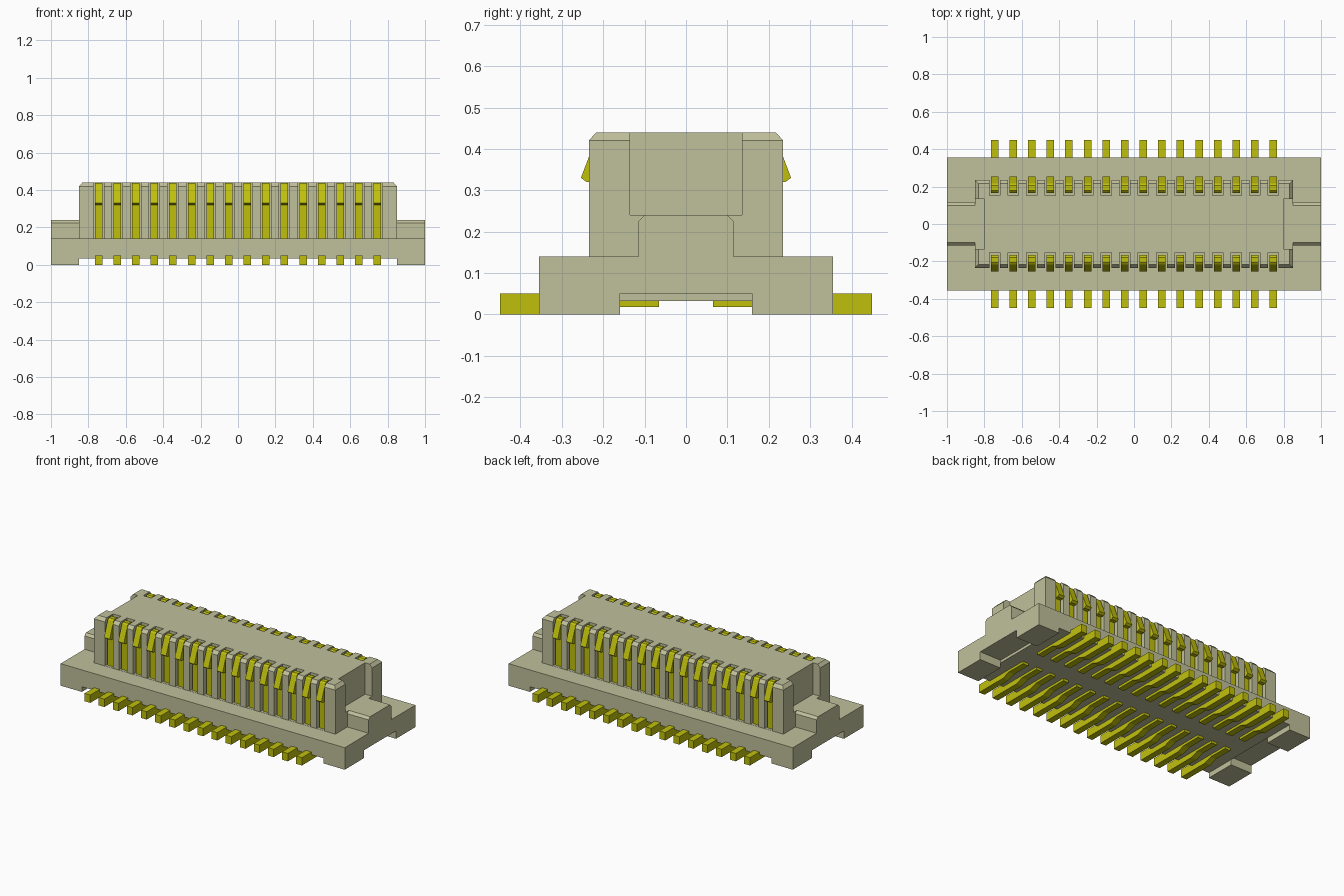
import bpy
import bmesh

cube = bpy.data.objects.get("Cube")
if cube:
    bpy.data.objects.remove(cube, do_unlink=True)


def material(name, rgb):
    m = bpy.data.materials.new(name)
    m.use_nodes = True
    m.diffuse_color = (*rgb, 1)
    m.node_tree.nodes["Principled BSDF"].inputs["Base Color"].default_value = (*rgb, 1)
    return m


HOUSING = material("beige plastic", (0.53, 0.53, 0.33))
METAL = material("yellow metal", (0.53, 0.53, 0.004))


def finish(name, bm, mat):
    bmesh.ops.recalc_face_normals(bm, faces=bm.faces)
    me = bpy.data.meshes.new(name)
    bm.to_mesh(me)
    bm.free()
    me.materials.append(mat)
    ob = bpy.data.objects.new(name, me)
    bpy.context.collection.objects.link(ob)
    return ob


def add_box(bm, x0, x1, y0, y1, z0, z1):
    vs = bmesh.ops.create_cube(bm, size=1)["verts"]
    for v in vs:
        v.co = (x1 if v.co.x > 0 else x0, y1 if v.co.y > 0 else y0, z1 if v.co.z > 0 else z0)


def add_prism(bm, profile, x0, x1, side=1):
    """Extrude a (y, z) profile along x."""
    a = [bm.verts.new((x0, side * y, z)) for y, z in profile]
    b = [bm.verts.new((x1, side * y, z)) for y, z in profile]
    bm.faces.new(a)
    bm.faces.new(b[::-1])
    n = len(profile)
    for i in range(n):
        j = (i + 1) % n
        bm.faces.new((a[i], b[i], b[j], a[j]))


def cut(ob, boxes):
    """Subtract a set of separate boxes from an object."""
    bm = bmesh.new()
    for b in boxes:
        add_box(bm, *b)
    cutter = finish("cutter", bm, HOUSING)
    cutter.hide_render = True
    mod = ob.modifiers.new("cut", 'BOOLEAN')
    mod.operation = 'DIFFERENCE'
    mod.solver = 'EXACT'
    mod.object = cutter
    bpy.context.view_layer.update()
    me = bpy.data.meshes.new_from_object(ob.evaluated_get(bpy.context.evaluated_depsgraph_get()))
    ob.modifiers.clear()
    ob.data = me
    bpy.data.objects.remove(cutter, do_unlink=True)


COLUMNS = [-0.745 + i * 1.49 / 15 for i in range(16)]
HALF = 0.02    # half the width of a contact
SLOT = 0.028   # half the width of a slot

# Base plate with a raised underside, leaving four corner feet
bm = bmesh.new()
add_box(bm, -1, 1, -0.355, 0.355, 0, 0.14)
base = finish("base", bm, HOUSING)
cut(base, [(-0.85, 0.85, -0.5, 0.5, -0.1, 0.033)])
cut(base, [(0.85, 1.1, -0.16, 0.16, -0.1, 0.05), (-1.1, -0.85, -0.16, 0.16, -0.1, 0.05)])

# Tower: a block whose top rim is chamfered
bm = bmesh.new()
rings = []
for x, y, z in ((0.85, 0.235, 0.13), (0.85, 0.235, 0.42), (0.832, 0.217, 0.44)):
    rings.append([bm.verts.new((sx * x, sy * y, z)) for sx, sy in ((-1, -1), (1, -1), (1, 1), (-1, 1))])
bm.faces.new(rings[0][::-1])
bm.faces.new(rings[2])
for lo, hi in zip(rings, rings[1:]):
    for i in range(4):
        j = (i + 1) % 4
        bm.faces.new((lo[i], lo[j], hi[j], hi[i]))
tower = finish("tower", bm, HOUSING)
# End recesses, then the contact slots along both long sides
cut(tower, [(0.80, 0.95, -0.135, 0.135, 0.24, 0.5), (-0.95, -0.80, -0.135, 0.135, 0.24, 0.5)])
for y0, y1 in ((0.152, 0.3), (-0.3, -0.152)):
    cut(tower, [(x - SLOT, x + SLOT, y0, y1, 0.141, 0.5) for x in COLUMNS])

# Chamfered lug on each end
lug = [(-0.115, 0.13), (0.115, 0.13), (0.115, 0.225), (0.10, 0.24), (-0.10, 0.24), (-0.115, 0.225)]
for name, x0, x1 in (("left_lug", 0.84, 1.0), ("right_lug", -1.0, -0.84)):
    bm = bmesh.new()
    add_prism(bm, lug, x0, x1)
    finish(name, bm, HOUSING)

# Contacts: a spring blade in each slot and a solder lead below
blade = [(0.165, 0.13), (0.218, 0.13), (0.218, 0.32), (0.24, 0.32), (0.254, 0.33),
         (0.235, 0.38), (0.216, 0.43), (0.205, 0.438), (0.178, 0.438), (0.165, 0.425)]
lead = [(0.45, 0.0), (0.45, 0.05), (0.065, 0.05), (0.065, 0.018), (0.19, 0.018), (0.24, 0.0)]
for row, side in (("front", -1), ("back", 1)):
    for part, profile in (("contact_blades", blade), ("solder_leads", lead)):
        bm = bmesh.new()
        for x in COLUMNS:
            add_prism(bm, profile, x - HALF, x + HALF, side)
        finish(row + "_" + part, bm, METAL)
